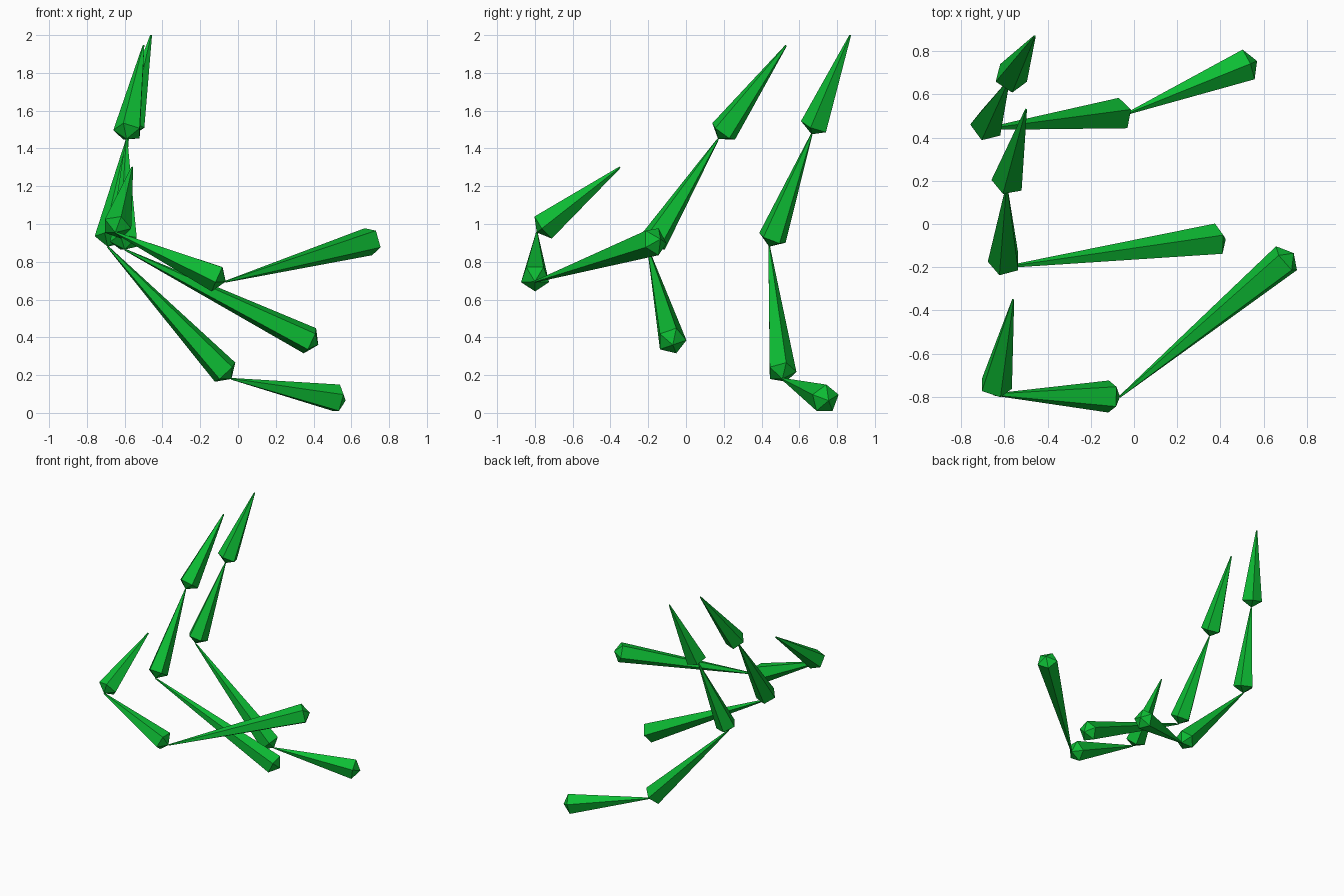
import bpy
import bmesh
from math import cos, sin, tau
from mathutils import Vector

cube = bpy.data.objects.get("Cube")
if cube:
    bpy.data.objects.remove(cube, do_unlink=True)

SIDES = 5
RADIUS = 0.078
TIP_RADIUS = 0.005
CAP = 0.047

green = bpy.data.materials.new("bright_green")
green.use_nodes = True
colour = (0.004, 0.51, 0.034, 1)
green.diffuse_color = colour
green.node_tree.nodes["Principled BSDF"].inputs["Base Color"].default_value = colour


def bone(name, base, tip, corner):
    """Five-sided spike: pointed cap at base, long taper to tip; one ring corner faces `corner`."""
    base, tip = Vector(base), Vector(tip)
    axis = (tip - base).normalized()
    u = Vector(corner)
    u = (u - axis * u.dot(axis)).normalized()
    v = axis.cross(u)
    bm = bmesh.new()

    def ring(centre, radius):
        angles = [tau * i / SIDES for i in range(SIDES)]
        return [bm.verts.new(centre + (u * cos(a) + v * sin(a)) * radius) for a in angles]

    apex = bm.verts.new(base)
    wide = ring(base + axis * CAP, RADIUS)
    narrow = ring(tip, TIP_RADIUS)
    for i in range(SIDES):
        j = (i + 1) % SIDES
        bm.faces.new((apex, wide[j], wide[i]))
        bm.faces.new((wide[i], wide[j], narrow[j], narrow[i]))
    bm.faces.new(narrow)
    bmesh.ops.recalc_face_normals(bm, faces=bm.faces)
    mesh = bpy.data.meshes.new(name)
    bm.to_mesh(mesh)
    bm.free()
    mesh.materials.append(green)
    bpy.context.collection.objects.link(bpy.data.objects.new(name, mesh))


def chain(name, joints, corners):
    """Bones laid end to end through the joints."""
    for i, corner in enumerate(corners):
        bone(f"{name}_bone_{i + 1}", joints[i], joints[i + 1], corner)


LEFT, RIGHT = (1, 0, 0), (-1, 0, 0)
FRONT, BACK = (0, -1, 0), (0, 1, 0)
DOWN, UP = (0, 0, -1), (0, 0, 1)

# Front chain
chain("front_chain",
      [(0.74, -0.135, 0.92), (-0.065, -0.80, 0.695), (-0.65, -0.79, 0.955), (-0.56, -0.35, 1.30)],
      [BACK, DOWN, LEFT])

# Middle chain
chain("middle_chain",
      [(0.425, -0.07, 0.36), (-0.60, -0.20, 0.865), (-0.59, 0.17, 1.45), (-0.50, 0.53, 1.945)],
      [BACK, RIGHT, RIGHT])

# Back chain, one bone longer
chain("back_chain",
      [(0.57, 0.755, 0.065), (-0.035, 0.51, 0.18), (-0.69, 0.44, 0.88), (-0.58, 0.665, 1.475),
       (-0.46, 0.87, 2.0)],
      [UP, BACK, RIGHT, FRONT])
